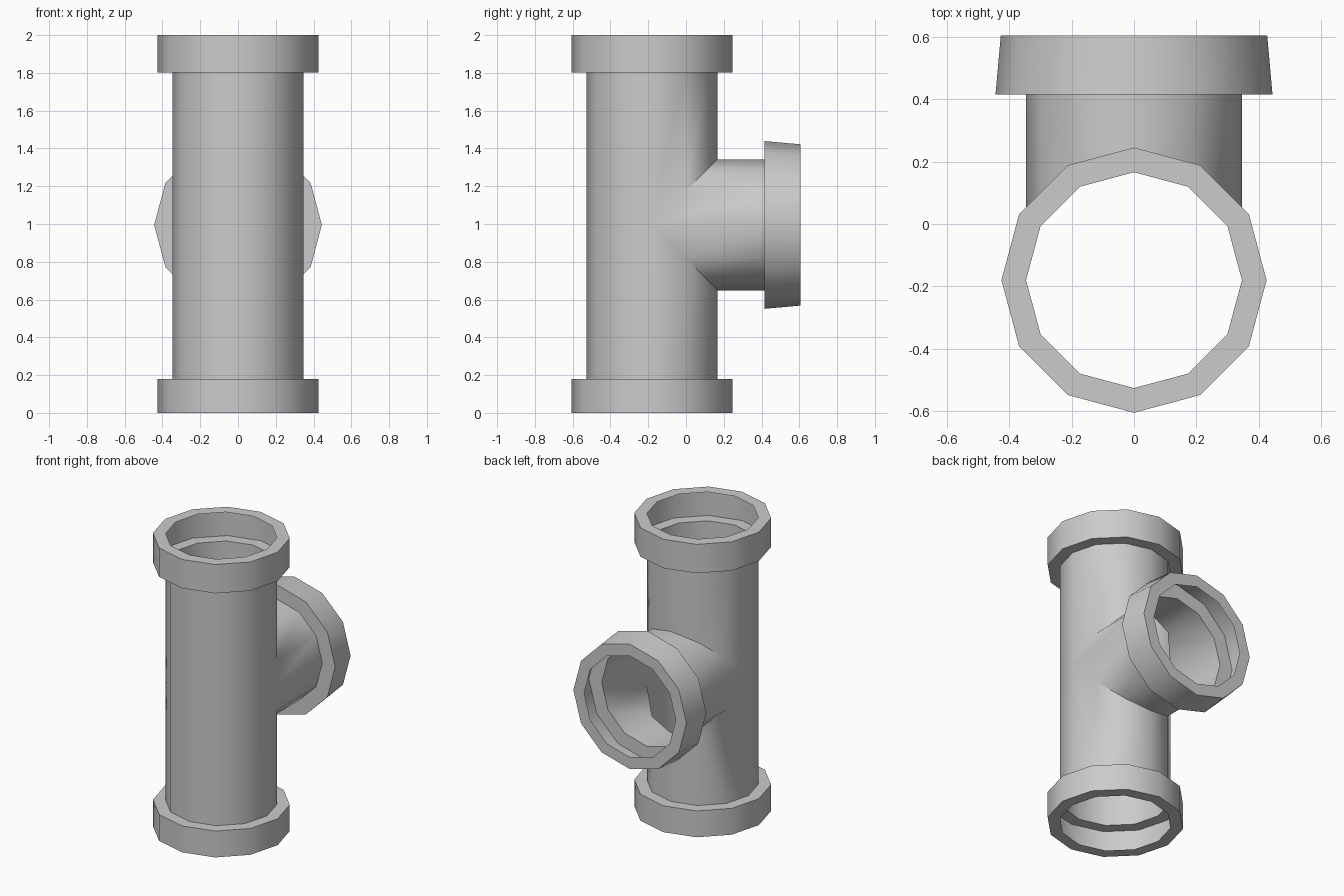
import bpy, bmesh, math

if "Cube" in bpy.data.objects:
    bpy.data.objects.remove(bpy.data.objects["Cube"])

SIDES = 12
R, RIM = 0.346, 0.425      # pipe and collar radius
CY, CZ = -0.18, 0.995      # run axis (y) and branch axis (z)
bm = bmesh.new()


def ring(fn):
    """One ring of vertices; fn maps (cos, sin) to a point."""
    out = []
    for i in range(SIDES):
        a = 2 * math.pi * i / SIDES
        out.append(bm.verts.new(fn(math.cos(a), math.sin(a))))
    return out


def loft(rings):
    for a, b in zip(rings, rings[1:]):
        for i in range(SIDES):
            j = (i + 1) % SIDES
            bm.faces.new((a[i], a[j], b[j], b[i]))


def run_ring(r, z):
    return ring(lambda c, s: (r * c, CY + r * s, z))


def branch_ring(r, y):
    return ring(lambda c, s: (r * c, y, CZ + r * s))


# Upper and lower halves of the run: mitred saddle, pipe, hollow collar
for sign, z_in, z_out in ((1, 1.803, 2.0), (-1, 0.18, 0.0)):
    saddle = ring(lambda c, s: (R * c, CY + R * s, CZ + sign * max(0, R * s)))
    loft([saddle, run_ring(R, z_in), run_ring(RIM, z_in),
          run_ring(RIM, z_out), run_ring(R, z_out)])

# Side branch: mitred start, pipe, slightly tapered hollow collar
mitre = ring(lambda c, s: (R * c, CY + abs(R * s), CZ + R * s))
loft([mitre, branch_ring(R, 0.415), branch_ring(0.444, 0.415),
      branch_ring(0.427, 0.605), branch_ring(R, 0.605)])

# Weld the saddle and tidy the normals
bmesh.ops.remove_doubles(bm, verts=bm.verts, dist=0.0005)
bmesh.ops.recalc_face_normals(bm, faces=bm.faces)
mesh = bpy.data.meshes.new("pipe_tee")
bm.to_mesh(mesh)
bm.free()
tee = bpy.data.objects.new("pipe_tee", mesh)
bpy.context.collection.objects.link(tee)

# Smooth around the pipes, sharp at collars and mitre
bpy.context.view_layer.objects.active = tee
tee.select_set(True)
bpy.ops.object.shade_smooth_by_angle(angle=math.radians(40))
